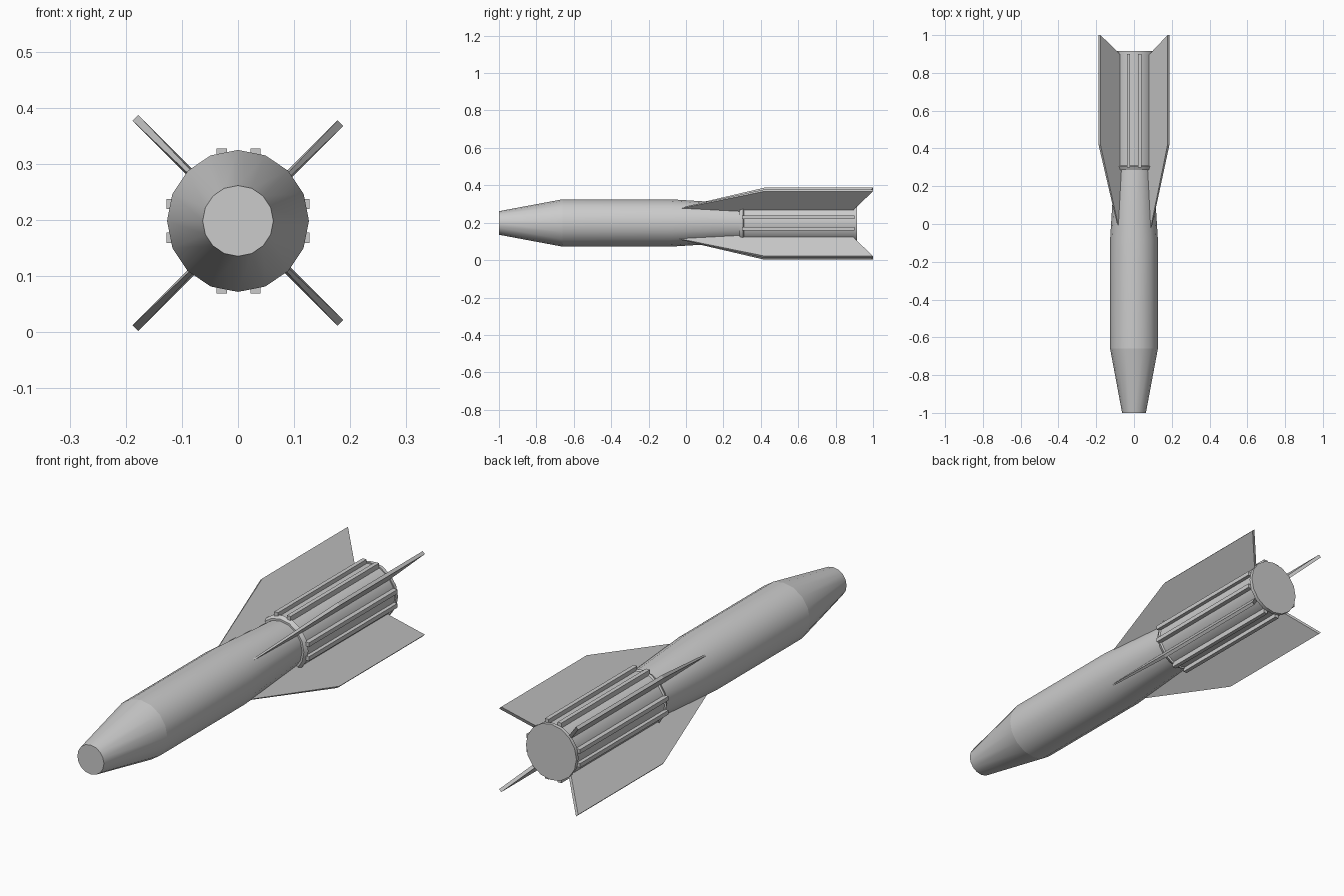
import bpy, bmesh, math
from mathutils import Vector

if "Cube" in bpy.data.objects:
    bpy.data.objects.remove(bpy.data.objects["Cube"])

CZ = 0.1985    # height of the long axis
SIDES = 16


def finish(bm, name, smooth=False):
    bmesh.ops.recalc_face_normals(bm, faces=bm.faces)
    mesh = bpy.data.meshes.new(name)
    bm.to_mesh(mesh)
    bm.free()
    ob = bpy.data.objects.new(name, mesh)
    bpy.context.collection.objects.link(ob)
    if smooth:
        bpy.ops.object.select_all(action='DESELECT')
        bpy.context.view_layer.objects.active = ob
        ob.select_set(True)
        bpy.ops.object.shade_smooth_by_angle(angle=math.radians(30))
    return ob


def lathe(name, profile):
    """Closed round part along y from (y, radius) pairs."""
    bm = bmesh.new()
    rings = []
    for y, r in profile:
        rings.append([bm.verts.new((r * math.sin(a), y, CZ + r * math.cos(a)))
                      for a in (2 * math.pi * i / SIDES for i in range(SIDES))])
    for a, b in zip(rings, rings[1:]):
        for i in range(SIDES):
            j = (i + 1) % SIDES
            bm.faces.new((a[i], a[j], b[j], b[i]))
    bm.faces.new(rings[0])
    bm.faces.new(rings[-1])
    return finish(bm, name, True)


def box(name, lo, hi):
    bm = bmesh.new()
    bmesh.ops.create_cube(bm, size=1)
    lo, hi = Vector(lo), Vector(hi)
    for v in bm.verts:
        v.co = (lo + hi) / 2 + v.co * (hi - lo)
    return finish(bm, name)


def fin(name, sx, sz):
    """Diagonal swept fin; points are (y, radius, half thickness)."""
    tip = 0.2652 if sx < 0 else 0.2518
    pts = [(-0.10, 0.098, 0.003), (0.42, tip, 0.0072), (1.0, tip, 0.0072),
           (0.90, 0.118, 0.0072), (0.885, 0.09, 0.0072), (0.3, 0.09, 0.0072)]
    out = Vector((sx, 0, sz)).normalized()
    across = Vector((-sz, 0, sx)).normalized()
    centre = Vector((0.0047, 0, 0.1947))
    bm = bmesh.new()
    sides = [[bm.verts.new(centre + out * r + across * (t * s) + Vector((0, y, 0)))
              for y, r, t in pts] for s in (-1, 1)]
    n = len(pts)
    bm.faces.new(sides[0])
    bm.faces.new(sides[1])
    for i in range(n):
        j = (i + 1) % n
        bm.faces.new((sides[0][i], sides[0][j], sides[1][j], sides[1][i]))
    return finish(bm, name)


# Hull: blunt nose, straight tube and tapering waist
lathe("nose_cone", [(-1.0, 0.063), (-0.66, 0.1265)])
lathe("main_body", [(-0.66, 0.1265), (-0.08, 0.1265), (0.295, 0.103)])

# Tail section with front collar and rear rim
lathe("tail_collar", [(0.287, 0.112), (0.305, 0.121), (0.31, 0.115)])
lathe("tail_cylinder", [(0.30, 0.115), (0.905, 0.115)])
lathe("rear_rim", [(0.90, 0.12), (0.915, 0.12)])

# Paired ribs on the top, bottom and both sides of the tail
for s in (-1, 1):
    for k in (-1, 1):
        c, inner, outer = k * 0.030, s * 0.10, s * 0.129
        a, b = sorted((inner, outer))
        box("rib_vertical", (c - 0.009 + 0.001, 0.30, CZ + a), (c + 0.009 + 0.001, 0.90, CZ + b))
        a, b = sorted((s * 0.10, s * 0.127))
        box("rib_side", (a, 0.30, CZ + c - 0.009), (b, 0.90, CZ + c + 0.009))

# Four diagonal fins
for sx in (-1, 1):
    for sz in (-1, 1):
        fin("fin", sx, sz)
